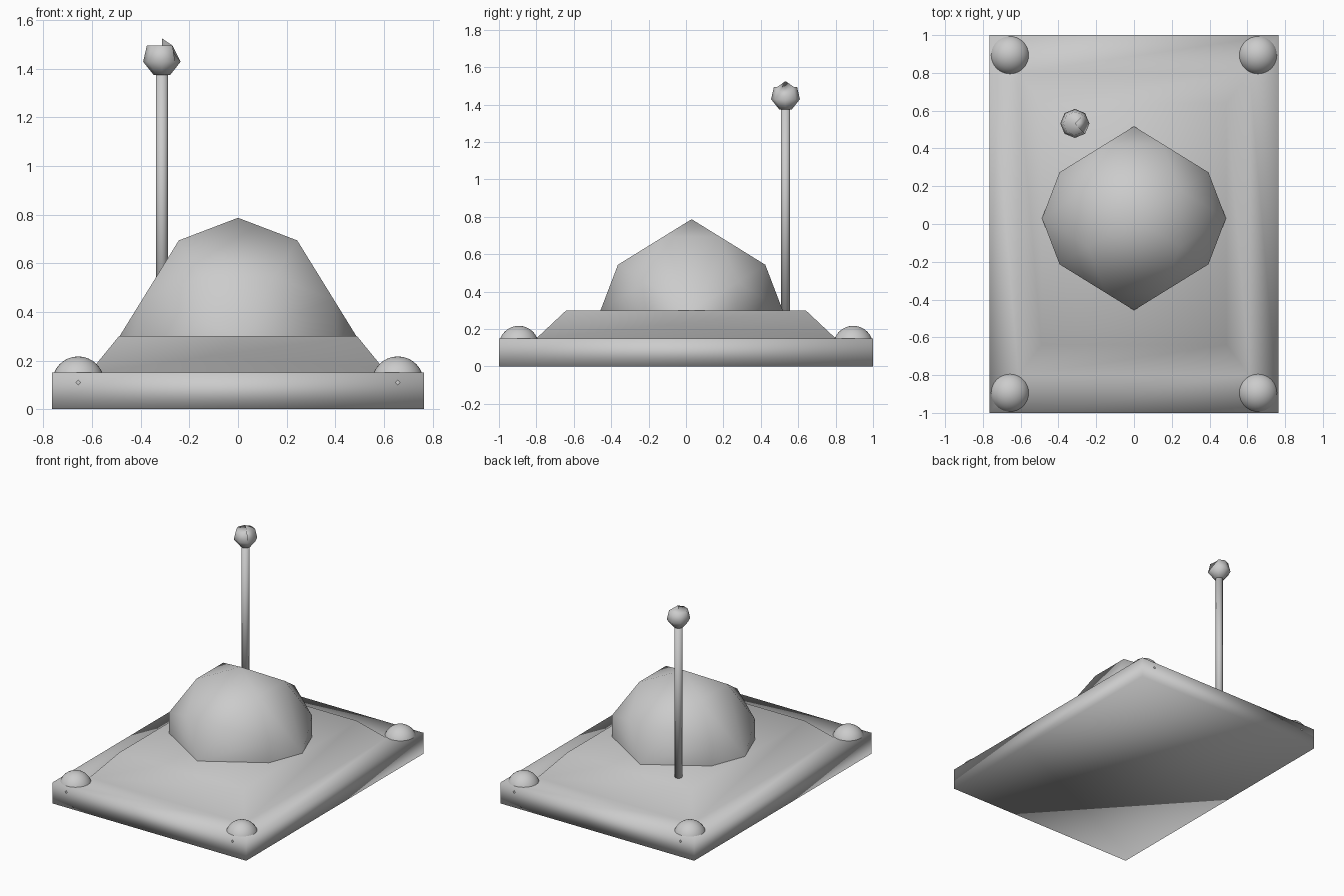
import bpy
import bmesh
from math import cos, sin, tau, sqrt
from itertools import product
from mathutils import Vector

if "Cube" in bpy.data.objects:
    bpy.data.objects.remove(bpy.data.objects["Cube"], do_unlink=True)

grey = bpy.data.materials.new("plain grey")
grey.use_nodes = True
grey.diffuse_color = (0.6, 0.6, 0.6, 1)
grey.node_tree.nodes["Principled BSDF"].inputs["Base Color"].default_value = (0.6, 0.6, 0.6, 1)


def finish(bm, name, location=(0, 0, 0)):
    """Turn a bmesh into a smooth grey object."""
    bmesh.ops.recalc_face_normals(bm, faces=bm.faces)
    for face in bm.faces:
        face.smooth = True
    mesh = bpy.data.meshes.new(name)
    bm.to_mesh(mesh)
    bm.free()
    mesh.materials.append(grey)
    obj = bpy.data.objects.new(name, mesh)
    obj.location = location
    bpy.context.collection.objects.link(obj)


def stack(bm, rings):
    """Join equal rings of points with quads and cap both ends."""
    loops = [[bm.verts.new(p) for p in ring] for ring in rings]
    for low, high in zip(loops, loops[1:]):
        for i in range(len(low)):
            j = (i + 1) % len(low)
            bm.faces.new((low[i], low[j], high[j], high[i]))
    bm.faces.new(loops[0][::-1])
    bm.faces.new(loops[-1])


# Base slab with its raised, sloping deck
bm = bmesh.new()
corners = [(-1, -1), (1, -1), (1, 1), (-1, 1)]
levels = [(1, 0), (1, 0.15), (0.8, 0.15), (0.64, 0.3)]
stack(bm, [[(0.765 * s * x, s * y, z) for x, y in corners] for s, z in levels])
finish(bm, "base")

# Faceted dome: upper half of an icosidodecahedron
bm = bmesh.new()
radius = 0.487
phi = (1 + sqrt(5)) / 2
points = set()
for signs in product((-1, 1), repeat=3):
    for shape in ((1, 0, 0), (phi / 2, 0.5, 0.5 / phi)):
        p = [s * c for s, c in zip(signs, shape)]
        for k in range(3):
            points.add(tuple(p[k:] + p[:k]))
for p in sorted(points):
    bm.verts.new(Vector(p) * radius)
bmesh.ops.remove_doubles(bm, verts=bm.verts, dist=0.001)
bmesh.ops.convex_hull(bm, input=bm.verts)
bmesh.ops.bisect_plane(bm, geom=bm.verts[:] + bm.edges[:] + bm.faces[:], dist=0.0001,
                       plane_co=(0, 0, 0), plane_no=(0, 0, 1), clear_inner=True)
finish(bm, "dome", (0, 0.03, 0.3))

# Antenna rod
mast = (-0.313, 0.532)
bm = bmesh.new()
bmesh.ops.create_cone(bm, cap_ends=True, segments=12, radius1=0.025, radius2=0.025, depth=1.12)
finish(bm, "antenna_rod", (*mast, 0.84))

# Antenna knob: seven-sided outline turned around the rod
bm = bmesh.new()
rings = []
for step in (3, 2, 1):
    a = tau * step / 7
    rings.append([(0.079 * sin(a) * cos(tau * i / 8), 0.079 * sin(a) * sin(tau * i / 8),
                   0.079 * cos(a)) for i in range(8)])
stack(bm, rings)
bm.faces.ensure_lookup_table()
bmesh.ops.poke(bm, faces=[bm.faces[-1]], offset=0)
max(bm.verts, key=lambda v: (v.co.z, -v.co.xy.length)).co = (0, 0, 0.079)
peak = min((v for v in bm.verts if v.co.z > 0.04), key=lambda v: v.co.xy.length)
peak.co = (0, 0, 0.079)
finish(bm, "antenna_knob", (*mast, 1.446))

# Round studs on the four corners
for x, y in corners:
    bm = bmesh.new()
    bmesh.ops.create_uvsphere(bm, u_segments=32, v_segments=16, radius=0.107)
    side = ("left" if x > 0 else "right") + ("_front" if y < 0 else "_back")
    finish(bm, "stud_" + side, (0.657 * x, 0.894 * y, 0.11))
